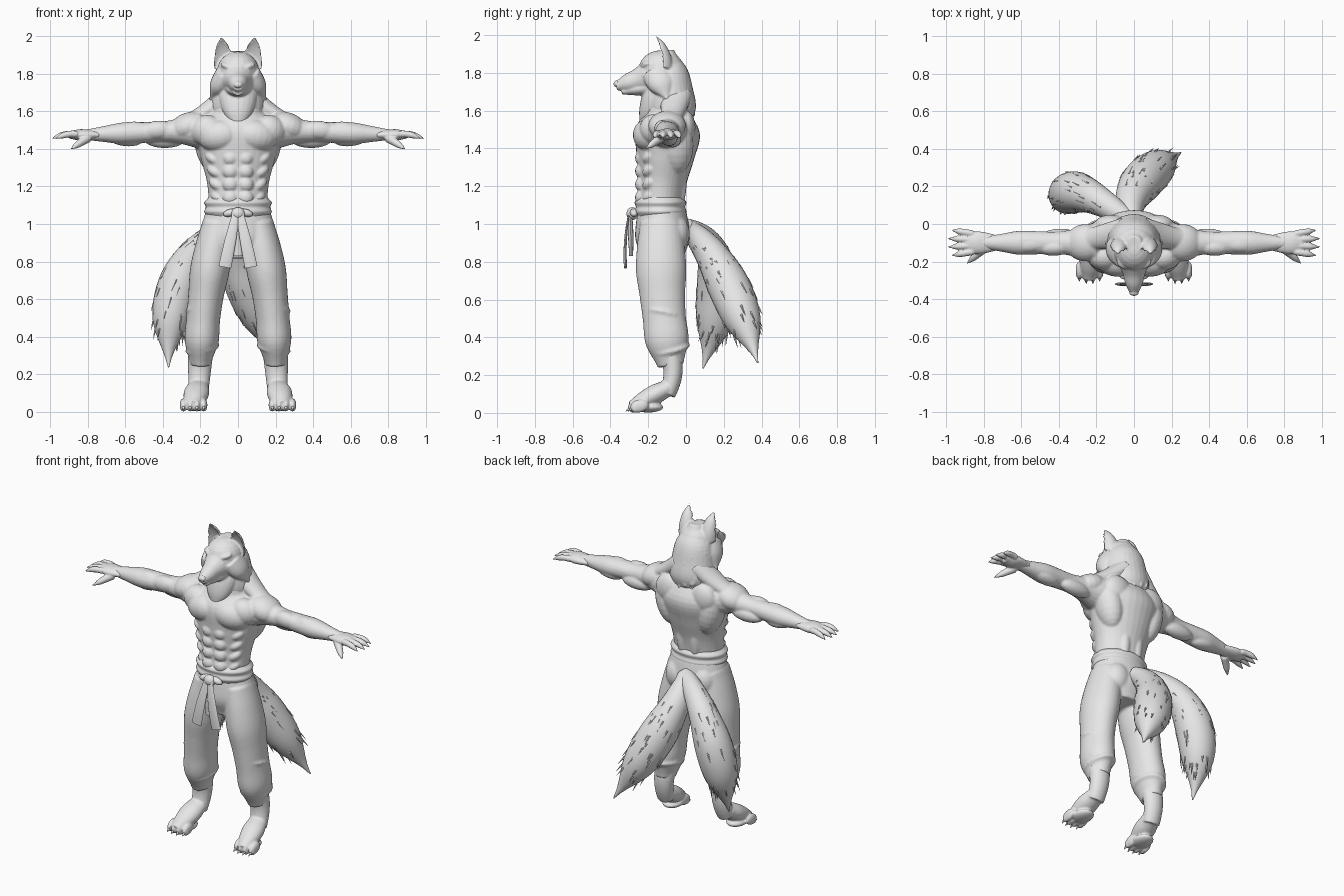
import bpy, bmesh, math, random
from mathutils import Vector, Matrix, Euler

random.seed(7)
default_cube = bpy.data.objects.get("Cube")
if default_cube:
    bpy.data.objects.remove(default_cube, do_unlink=True)

X, Y, Z = Vector((1, 0, 0)), Vector((0, 1, 0)), Vector((0, 0, 1))
SIDES = (1, -1)

clay_grey = bpy.data.materials.new("clay_grey")
clay_grey.use_nodes = True
clay_grey.diffuse_color = (.8, .8, .8, 1)
shader = clay_grey.node_tree.nodes["Principled BSDF"]
shader.inputs["Base Color"].default_value = clay_grey.diffuse_color
shader.inputs["Roughness"].default_value = .7


def radius_at(radii, t):
    """Smooth interpolation through evenly spaced radii."""
    place = t * (len(radii) - 1)
    i = min(int(place), len(radii) - 2)
    f = place - i
    before, low = radii[max(i - 1, 0)], radii[i]
    high, after = radii[i + 1], radii[min(i + 2, len(radii) - 1)]
    slope_low, slope_high = (high - before) / 2, (after - low) / 2
    rise = f * f * (3 - 2 * f)
    curve = f * (1 - f) * ((1 - f) * slope_low - f * slope_high)
    return max(low + (high - low) * rise + curve, .001)


def tube(bm, start, end, radii, bend=(0, 0, 0), flat=1, ref=Y, side=1, sides=20, dent=None):
    """Elliptical loft from start to end, bowed by bend, with evenly spaced radii."""
    start, end, bend = Vector(start), Vector(end), Vector(bend)
    count = 5 * (len(radii) - 1)
    frames, rings = [], []
    for i in range(count + 1):
        t = i / count
        here = start.lerp(end, t) + bend * (4 * t * (1 - t))
        tangent = (end - start + bend * (4 - 8 * t)).normalized()
        u = ref.cross(tangent).normalized()
        v = tangent.cross(u)
        radius = radius_at(radii, t)
        frames.append((here, u, v * flat, tangent, radius))
        ring = []
        for k in range(sides):
            angle = math.tau * k / sides
            depth = math.sin(angle) * flat
            if dent and depth < 0:
                depth *= -dent
            q = here + (u * math.cos(angle) + v * depth) * radius
            ring.append(bm.verts.new((q.x * side, q.y, q.z)))
        rings.append(ring)
    for low, high in zip(rings, rings[1:]):
        for k in range(sides):
            n = (k + 1) % sides
            bm.faces.new((low[k], low[n], high[n], high[k]))
    bm.faces.new(rings[0])
    bm.faces.new(rings[-1])
    return frames


def ball(bm, centre, radii, turn=(0, 0, 0), side=1):
    """Ellipsoid, turned by degrees and optionally mirrored."""
    place = (Matrix.Diagonal((side, 1, 1, 1)) @ Matrix.Translation(centre)
             @ Euler([math.radians(a) for a in turn]).to_matrix().to_4x4()
             @ Matrix.Diagonal((*radii, 1)))
    bmesh.ops.create_uvsphere(bm, u_segments=20, v_segments=12, radius=1, matrix=place)


def tufts(bm, frames, count, arc, length):
    """Pointed fur clumps lying along a loft, scattered over an arc of its girth."""
    for _ in range(count):
        here, u, v, tangent, radius = random.choice(frames[5:-3])
        angle = random.uniform(0, arc)
        out = u * math.cos(angle) + v * math.sin(angle)
        root = here + out * radius * .97
        tip = root + (tangent + out * .12) * length * random.uniform(.6, 1.2)
        tube(bm, root, tip, (.006, .001), ref=X, sides=6)


def finish(name, bm, voxel=None, relax_steps=2):
    """Make the object; a voxel size fuses all its volumes into one skin."""
    bmesh.ops.recalc_face_normals(bm, faces=bm.faces[:])
    for face in bm.faces:
        face.smooth = True
    mesh = bpy.data.meshes.new(name)
    bm.to_mesh(mesh)
    bm.free()
    mesh.materials.append(clay_grey)
    part = bpy.data.objects.new(name, mesh)
    bpy.context.collection.objects.link(part)
    if voxel:
        fuse = part.modifiers.new("fuse", "REMESH")
        fuse.mode, fuse.voxel_size, fuse.use_smooth_shade = "VOXEL", voxel, True
        relax = part.modifiers.new("relax", "SMOOTH")
        relax.factor, relax.iterations = .5, relax_steps
    else:
        mesh.set_sharp_from_angle(angle=math.radians(50))


# Torso and arms, muscles fused into one skin
bm = bmesh.new()
tube(bm, (0, -.14, 1.08), (0, -.08, 1.64), (.155, .165, .2, .22, .11), flat=.77, sides=32)
tube(bm, (0, -.09, 1.72), (0, -.11, 1.44), (.12, .14, .17), flat=.85, sides=32)
for s in SIDES:
    ball(bm, (.1, -.2, 1.47), (.115, .08, .085), (0, 8, 12), s)             # chest
    ball(bm, (.17, -.17, 1.5), (.09, .075, .08), (0, 20, 20), s)            # outer chest
    for row in range(4):                                                    # abdomen
        height = 1.35 - .07 * row
        ball(bm, (.04, -.235, height), (.043, .035, .04), side=s)
        ball(bm, (.13 - .01 * row, -.19, height), (.05, .04, .03), (0, -30, 30), s)
    ball(bm, (.15, -.05, 1.42), (.08, .09, .16), (0, 12, 0), s)             # side of back
    ball(bm, (.12, 0, 1.51), (.09, .05, .09), (0, 20, 0), s)                # shoulder blade
    ball(bm, (.045, -.035, 1.25), (.04, .04, .17), side=s)                  # lower back
    tube(bm, (.05, -.05, 1.69), (.24, -.08, 1.56), (.06, .05, .04),
         bend=(0, 0, -.01), flat=1.4, side=s)                               # neck slope
    ball(bm, (.26, -.1, 1.52), (.11, .1, .075), (0, 18, 0), s)              # shoulder
    tube(bm, (.2, -.1, 1.5), (.82, -.1, 1.475), (.1, .07, .054, .056, .058, .042, .028),
         flat=1.1, side=s)                                                  # arm
    ball(bm, (.43, -.125, 1.5), (.09, .045, .05), (0, 4, 0), s)             # biceps
    ball(bm, (.39, -.07, 1.45), (.11, .045, .045), side=s)                  # triceps
    ball(bm, (.57, -.11, 1.505), (.09, .045, .04), (0, 6, 0), s)            # forearm
    ball(bm, (.6, -.09, 1.45), (.09, .045, .035), (0, -6, 0), s)            # under forearm
finish("torso_and_arms", bm, .007, 2)

# Hands with four fingers and a thumb
bm = bmesh.new()
for s in SIDES:
    tube(bm, (.74, -.1, 1.475), (.9, -.1, 1.475), (.022, .028, .03, .02), flat=2, side=s)
    for finger in range(4):
        offset = finger - 1.5
        tube(bm, (.86, -.1 + offset * .032, 1.478), (1 - .02 * abs(offset), -.1 + offset * .045, 1.455),
             (.019, .018, .016, .004), bend=(0, 0, .01), side=s, sides=10)
    tube(bm, (.8, -.13, 1.46), (.89, -.21, 1.4), (.026, .022, .017, .004), side=s, sides=10)
finish("hands", bm, .0055, 1)

# Head with neck fur, muzzle and cupped ears
bm = bmesh.new()
mane = tube(bm, (0, -.1, 1.92), (0, -.07, 1.5), (.04, .11, .135, .145, .1), flat=.9, sides=28)
tufts(bm, mane, 40, math.pi, .05)
tube(bm, (0, -.13, 1.74), (0, -.24, 1.5), (.1, .1, .07, .01), flat=.7)
ball(bm, (0, -.13, 1.82), (.11, .12, .1))
tube(bm, (0, -.16, 1.785), (0, -.37, 1.73), (.105, .085, .06, .047, .024), ref=Z)
tube(bm, (0, -.17, 1.73), (0, -.34, 1.7), (.08, .055, .025), flat=.65, ref=Z)
for s in SIDES:
    ball(bm, (.052, -.21, 1.84), (.045, .03, .018), (0, -18, 25), s)        # brow
    tube(bm, (.06, -.15, 1.8), (.15, -.1, 1.66), (.06, .05, .004),
         flat=1.4, side=s)                                                  # cheek fur
    tube(bm, (.072, -.125, 1.83), (.09, -.17, 2.005), (.056, .05, .034, .003),
         bend=(0, .01, 0), side=s, dent=.4)                                 # ear
finish("head", bm, .006, 3)

bm = bmesh.new()
ball(bm, (0, -.365, 1.742), (.025, .018, .018))
finish("nose", bm)
bm = bmesh.new()
for s in SIDES:
    ball(bm, (.05, -.23, 1.812), (.02, .014, .01), (0, -18, 30), s)
finish("eyes", bm)

# Loose trousers with gathered cuffs
bm = bmesh.new()
tube(bm, (0, -.13, 1.12), (0, -.12, .82), (.16, .185, .195, .15), flat=.74, sides=32)
for s in SIDES:
    tube(bm, (.1, -.13, 1), (.2, -.08, .25), (.09, .1, .105, .095, .09, .09, .055),
         bend=(.02, -.02, 0), flat=1.27, side=s, sides=28)
    for fold in range(4):                                                   # cloth folds
        tilt = 12 * (-1) ** fold
        ball(bm, (.19, -.085 - .012 * fold, .34 + .06 * fold), (.093, .11, .03), (tilt, tilt, 0), s)
    ball(bm, (.085, -.06, .95), (.085, .08, .1), side=s)                    # seat
    ball(bm, (.2, -.08, .27), (.064, .068, .018), side=s)                   # cuff
finish("trousers", bm, .008, 3)

# Sash with knot and hanging ends
bm = bmesh.new()
tube(bm, (0, -.135, 1.04), (0, -.135, 1.14), (.165, .18, .172, .18, .16), flat=.76, sides=40)
finish("sash", bm)
bm = bmesh.new()
ball(bm, (0, -.285, 1.055), (.038, .03, .034))
for s in SIDES:
    ball(bm, (.04, -.275, 1.06), (.04, .022, .02), (0, 15, 0), s)
    tube(bm, (.01, -.3, 1.06), (.07, -.32, .77), (.02, .03, .034),
         bend=(0, -.01, 0), flat=.25, side=s, sides=12)
tube(bm, (0, -.295, 1.05), (0, -.29, .83), (.028, .036, .026), flat=.4, sides=12)
finish("sash_knot_and_ends", bm)

# Paws with toes and claws
bm = bmesh.new()
claws = bmesh.new()
for s in SIDES:
    tube(bm, (.2, -.08, .3), (.212, -.1, .1), (.055, .05, .045),
         bend=(0, .02, 0), flat=1.2, ref=X, side=s)
    ball(bm, (.212, -.085, .14), (.052, .045, .05), side=s)                 # heel
    tube(bm, (.212, -.1, .13), (.24, -.29, .035), (.045, .052, .045, .028), flat=1.3, ref=X, side=s)
    ball(bm, (.227, -.2, .03), (.06, .08, .028), side=s)                    # sole
    for toe in range(4):
        x, y = .183 + .036 * toe, -.285 + .012 * abs(toe - 1.5)
        ball(bm, (x, y + .02, .036), (.02, .05, .034), (12, 0, 0), s)
        ball(bm, (x, y, .026), (.019, .024, .026), side=s)
        tube(claws, (x, y - .012, .028), (x, y - .04, .008), (.009, .007, .001), ref=X, side=s, sides=8)
finish("paws", bm, .006)
finish("claws", claws)

# Two bushy tails with fur clumps
for name, tip, bend, ref in (("right_tail", (-.37, .09, .235), (-.1, .12, .14), Y),
                             ("left_tail", (.25, .38, .265), (-.11, 0, .12), X)):
    bm = bmesh.new()
    skin = tube(bm, (0, 0, .98), tip, (.05, .07, .092, .112, .095, .003), bend=bend, ref=ref, sides=24)
    tufts(bm, skin, 70, math.tau, .06)
    finish(name, bm)
